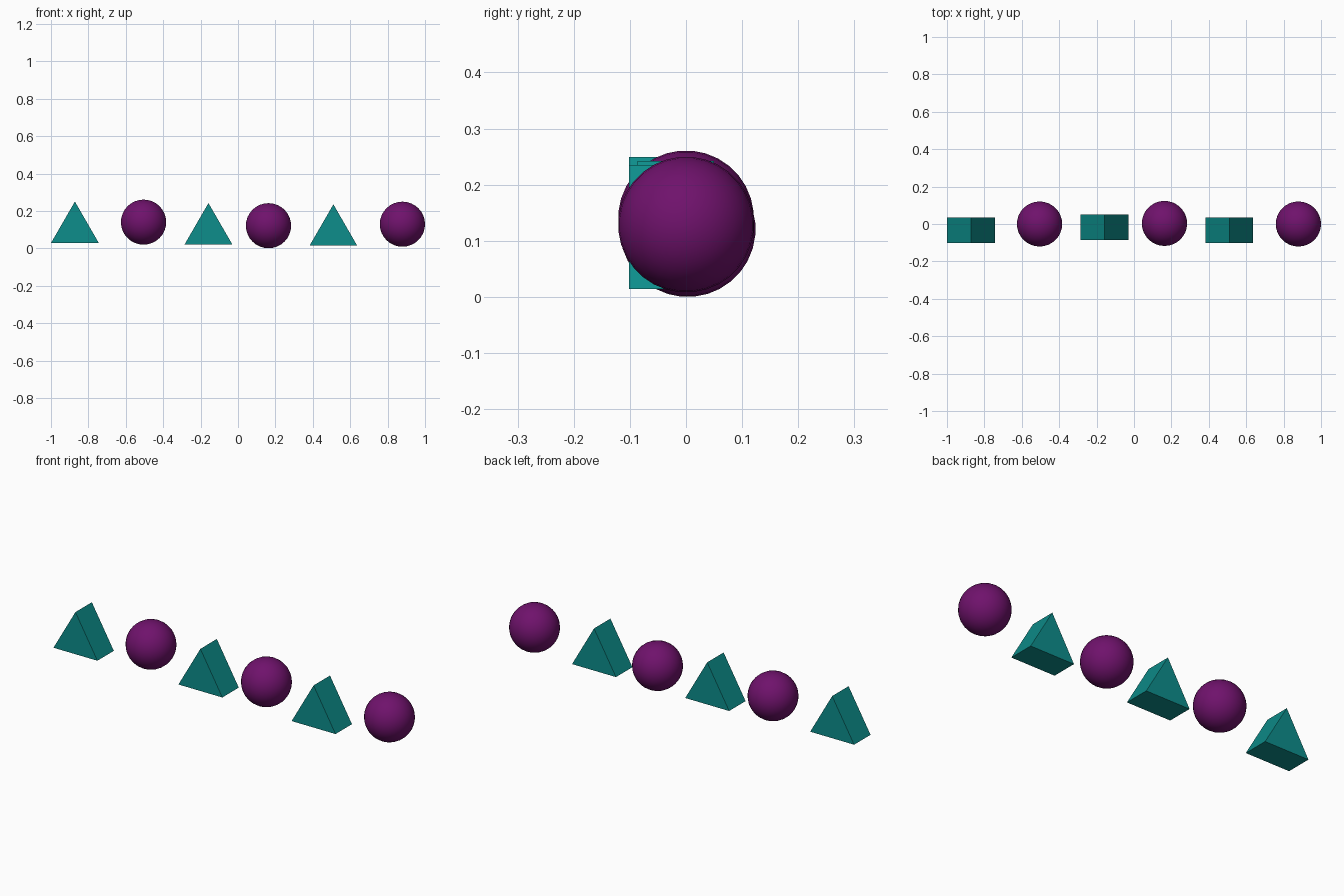
import bpy, bmesh
from math import pi, sqrt
from mathutils import Matrix

if "Cube" in bpy.data.objects:
    bpy.data.objects.remove(bpy.data.objects["Cube"])


def material(name, color):
    m = bpy.data.materials.new(name)
    m.diffuse_color = (*color, 1.0)
    m.use_nodes = True
    m.node_tree.nodes["Principled BSDF"].inputs["Base Color"].default_value = m.diffuse_color
    return m


teal = material("teal", (0.004, 0.27, 0.26))
purple = material("purple", (0.16, 0.006, 0.15))

SIDE, DEPTH, RADIUS = 0.255, 0.136, 0.121
HEIGHT = SIDE * sqrt(3) / 2


def finish(name, bm, loc, mat):
    bmesh.ops.recalc_face_normals(bm, faces=bm.faces)
    mesh = bpy.data.meshes.new(name)
    bm.to_mesh(mesh)
    bm.free()
    mesh.materials.append(mat)
    ob = bpy.data.objects.new(name, mesh)
    ob.location = loc
    bpy.context.collection.objects.link(ob)


def prism(name, x, y_front, z_base):
    # equilateral triangle extruded from front to back
    bm = bmesh.new()
    pts = [(-SIDE / 2, 0, 0), (SIDE / 2, 0, 0), (0, 0, HEIGHT)]
    face = bm.faces.new([bm.verts.new(p) for p in pts])
    ext = bmesh.ops.extrude_face_region(bm, geom=[face], use_keep_orig=True)
    verts = [g for g in ext["geom"] if isinstance(g, bmesh.types.BMVert)]
    bmesh.ops.translate(bm, verts=verts, vec=(0, DEPTH, 0))
    finish(name, bm, (x, y_front, z_base), teal)


def ball(name, x, y, z):
    # poles lie along the row, with a flat edge on top
    bm = bmesh.new()
    turn = Matrix.Rotation(pi / 2, 4, 'Y') @ Matrix.Rotation(pi / 32, 4, 'Z')
    bmesh.ops.create_uvsphere(bm, u_segments=32, v_segments=16, radius=RADIUS, matrix=turn)
    for f in bm.faces:
        f.smooth = True
    finish(name, bm, (x, y, z), purple)


# alternating row of triangular prisms and balls
for i, p in enumerate([(-0.872, -0.102, 0.029), (-0.158, -0.086, 0.021), (0.51, -0.102, 0.014)]):
    prism(f"triangle_block_{i + 1}", *p)
for i, p in enumerate([(-0.505, 0.0, 0.14), (0.163, 0.003, 0.121), (0.879, 0.0, 0.129)]):
    ball(f"ball_{i + 1}", *p)
